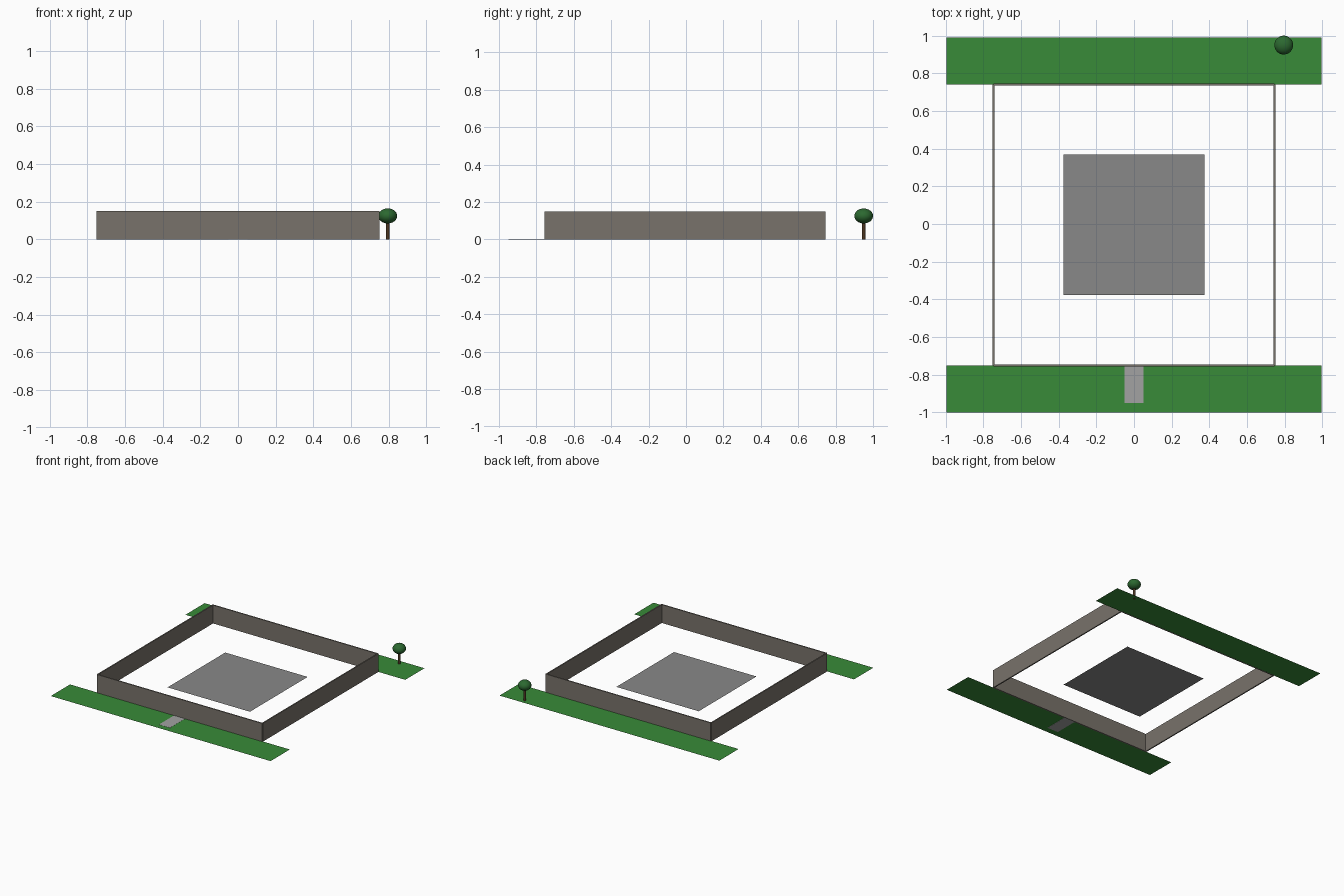
import bpy

if "Cube" in bpy.data.objects:
    bpy.data.objects.remove(bpy.data.objects["Cube"])

OFF = -0.005          # the whole plot sits slightly forward of centre
HALF = 0.746          # half width of the walled yard


def material(name, rgb):
    m = bpy.data.materials.new(name)
    m.diffuse_color = (*rgb, 1)
    m.use_nodes = True
    m.node_tree.nodes["Principled BSDF"].inputs["Base Color"].default_value = m.diffuse_color
    return m


GRASS = material("grass", (0.04, 0.26, 0.04))
STONE = material("stone", (0.19, 0.17, 0.145))
FLOOR = material("floor_grey", (0.25, 0.25, 0.25))
PAVING = material("paving", (0.36, 0.36, 0.36))
LEAF = material("leaf", (0.025, 0.14, 0.03))
BARK = material("bark", (0.07, 0.035, 0.015))


def finish(name, mat):
    ob = bpy.context.object
    ob.name = name
    ob.data.materials.append(mat)
    bpy.ops.object.transform_apply(location=False, rotation=False, scale=True)
    return ob


def box(name, loc, size, mat):
    bpy.ops.mesh.primitive_cube_add(size=1, location=loc)
    bpy.context.object.scale = size
    return finish(name, mat)


def sheet(name, loc, w, d, mat):
    bpy.ops.mesh.primitive_plane_add(size=1, location=loc)
    bpy.context.object.scale = (w, d, 1)
    return finish(name, mat)


# lawns, courtyard floor and front path
for side, s in (("front", -1), ("back", 1)):
    sheet(side + "_lawn", (0, s * 0.8705 + OFF, 0.001), 1.99, 0.249, GRASS)
sheet("courtyard_floor", (0, OFF, 0.001), 0.746, 0.746, FLOOR)
box("front_path", (0, -0.85, 0.001), (0.1, 0.2, 0.002), PAVING)

# boundary walls
for side, s in (("front", -1), ("back", 1)):
    box(side + "_wall", (0, s * HALF + OFF, 0.075), (2 * HALF, 0.01, 0.15), STONE)
for side, s in (("left", -1), ("right", 1)):
    box(side + "_wall", (s * HALF, OFF, 0.075), (0.01, 2 * HALF, 0.15), STONE)

# tree
TX, TY = 0.795, 0.95
bpy.ops.mesh.primitive_cylinder_add(vertices=32, radius=0.01, depth=0.1, location=(TX, TY, 0.05))
finish("tree_trunk", BARK)
bpy.ops.object.shade_smooth_by_angle()
bpy.ops.mesh.primitive_uv_sphere_add(segments=32, ring_count=16, radius=0.05, location=(TX, TY, 0.125))
bpy.context.object.scale = (1, 1, 0.8)
finish("tree_crown", LEAF)
bpy.ops.object.shade_smooth_by_angle()
